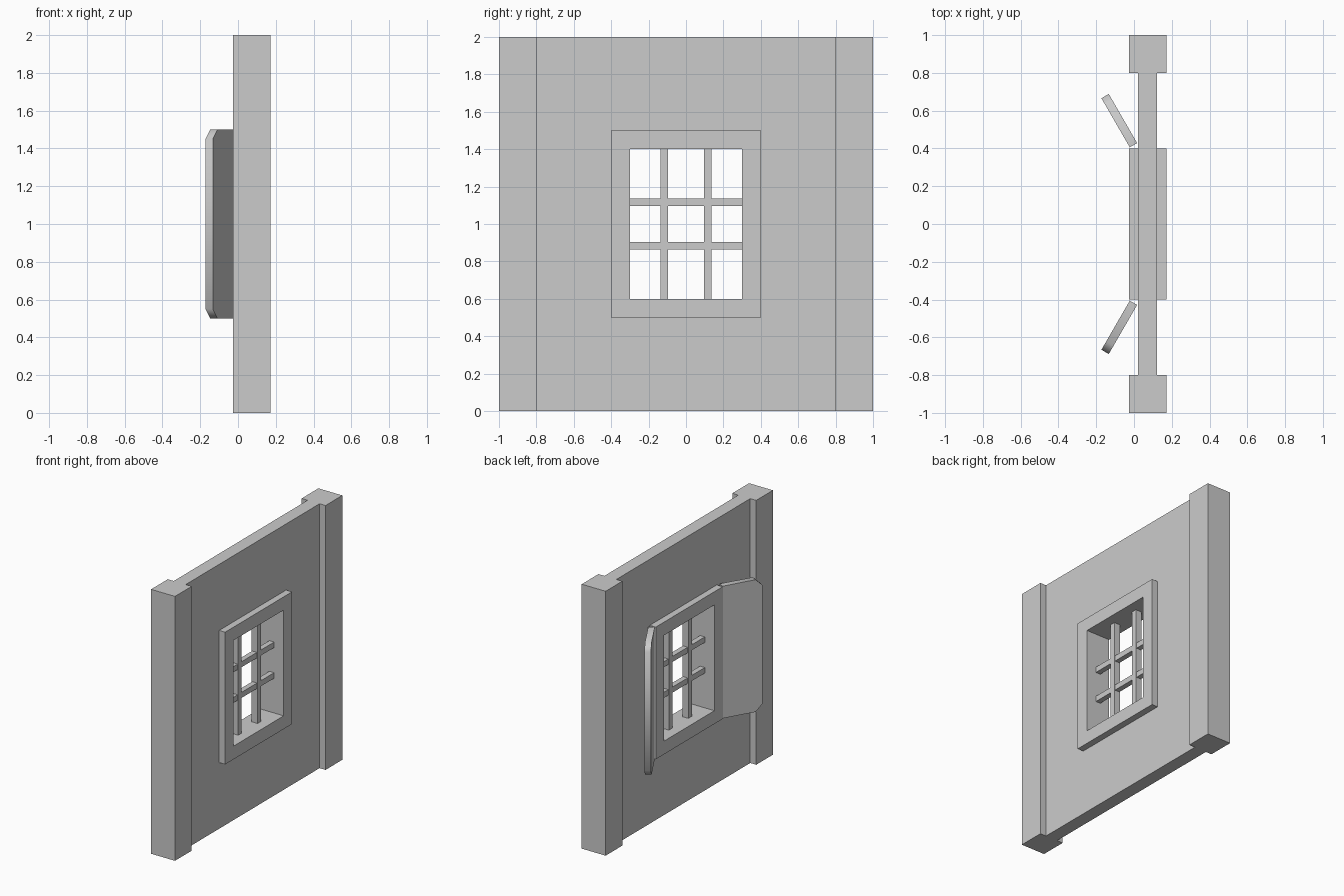
import bpy, bmesh, math
from mathutils import Vector

if "Cube" in bpy.data.objects:
    bpy.data.objects.remove(bpy.data.objects["Cube"])


def finish(name, bm):
    bmesh.ops.recalc_face_normals(bm, faces=bm.faces)
    mesh = bpy.data.meshes.new(name)
    bm.to_mesh(mesh)
    bm.free()
    obj = bpy.data.objects.new(name, mesh)
    bpy.context.collection.objects.link(obj)
    return obj


def box(name, x, y, z):
    bm = bmesh.new()
    bmesh.ops.create_cube(bm, size=1)
    for v in bm.verts:
        v.co = [(a + b) / 2 + c * (b - a) for (a, b), c in zip((x, y, z), v.co)]
    return finish(name, bm)


def ring(name, x, outer, inner):
    """Rectangular slab with a rectangular hole; sizes are (half y, z low, z high)."""
    def loop(bm, px, r):
        h, lo, hi = r
        return [bm.verts.new((px, y, z)) for y, z in ((-h, lo), (h, lo), (h, hi), (-h, hi))]
    bm = bmesh.new()
    loops = [loop(bm, x[0], outer), loop(bm, x[1], outer),
             loop(bm, x[1], inner), loop(bm, x[0], inner)]
    for k in range(4):
        a, b = loops[k], loops[(k + 1) % 4]
        for i in range(4):
            j = (i + 1) % 4
            bm.faces.new((a[i], a[j], b[j], b[i]))
    return finish(name, bm)


DEEP = (-0.0275, 0.1725)

# Wall panel and the window frame set through it
ring("wall_panel", (0.0225, 0.1225), (0.8, 0, 2), (0.4, 0.5, 1.5))
ring("window_frame", DEEP, (0.4, 0.5, 1.5), (0.3, 0.6, 1.4))

# Side posts
for side, s in (("left", -1), ("right", 1)):
    box("post_" + side, DEEP, sorted((0.8 * s, 1.0 * s)), (0, 2))

# Window bars
for i, s in enumerate((-1, 1)):
    y, z = 0.116 * s, 1 + 0.116 * s
    box(f"vertical_bar_{i}", (0.0475, 0.0975), (y - 0.021, y + 0.021), (0.6, 1.4))
    box(f"horizontal_bar_{i}", (0.0525, 0.0925), (-0.3, 0.3), (z - 0.021, z + 0.021))


# Open shutters, swung out 60 degrees, outer corners chamfered
def shutter(name, s):
    ang = math.radians(30)
    along = Vector((-math.sin(ang), math.cos(ang) * s, 0))
    across = Vector((math.cos(ang), math.sin(ang) * s, 0))
    hinge = Vector((-0.0225, 0.406 * s, 0))
    outline = [(0, 0.5), (0.25, 0.5), (0.3, 0.55), (0.3, 1.45), (0.25, 1.5), (0, 1.5)]
    bm = bmesh.new()
    face = bm.faces.new([bm.verts.new(hinge + along * u + Vector((0, 0, z))) for u, z in outline])
    new = bmesh.ops.extrude_face_region(bm, geom=[face])["geom"]
    bmesh.ops.translate(bm, vec=across * 0.045,
                        verts=[g for g in new if isinstance(g, bmesh.types.BMVert)])
    obj = finish(name, bm)
    bpy.ops.object.select_all(action="DESELECT")
    obj.select_set(True)
    bpy.context.view_layer.objects.active = obj
    bpy.ops.object.shade_smooth_by_angle(angle=math.radians(50))


shutter("shutter_left", -1)
shutter("shutter_right", 1)
